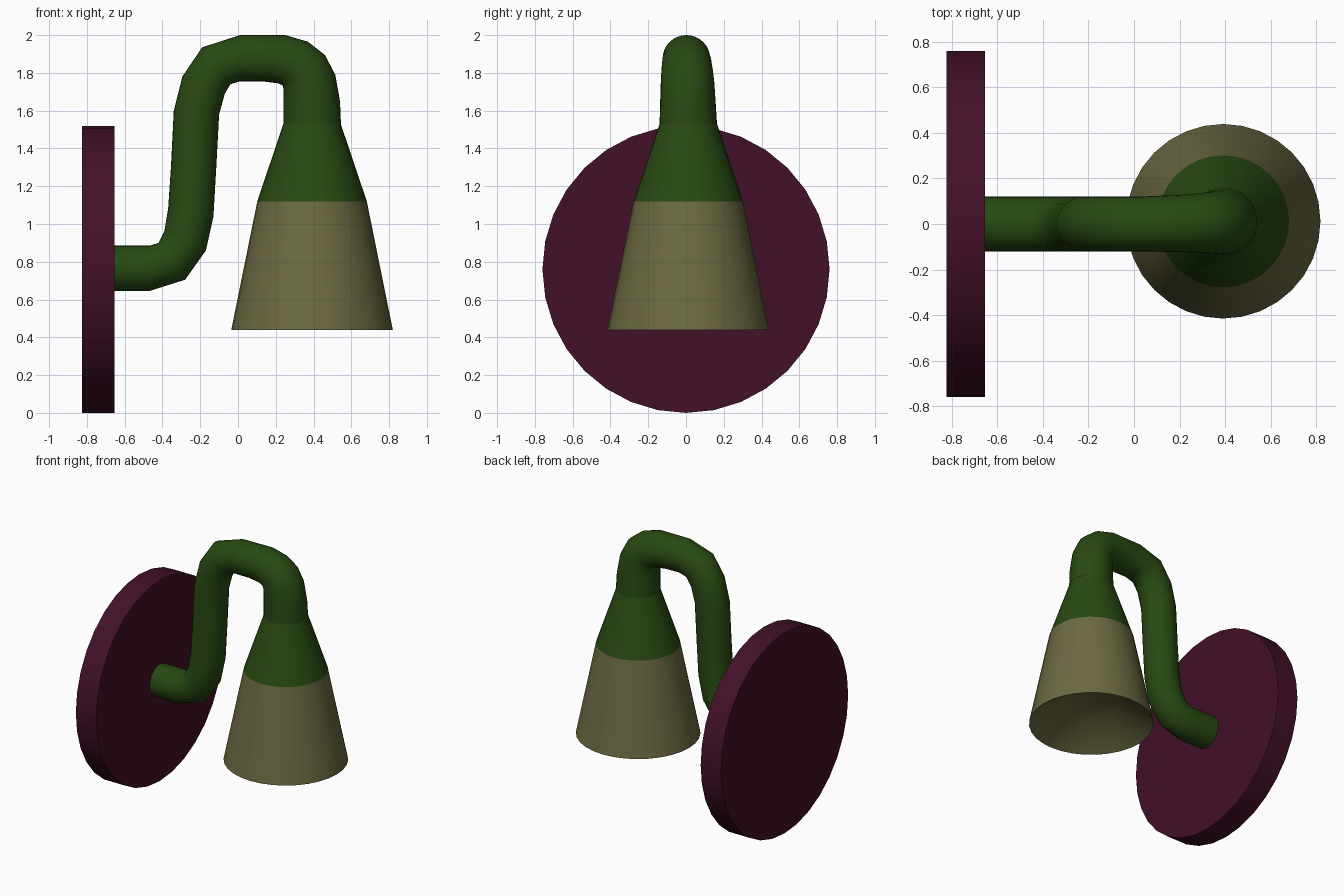
import bpy
import bmesh
from math import cos, sin, tau, radians
from mathutils import Vector

cube = bpy.data.objects.get("Cube")
if cube:
    bpy.data.objects.remove(cube, do_unlink=True)


def material(name, rgb):
    mat = bpy.data.materials.new(name)
    mat.use_nodes = True
    mat.diffuse_color = (*rgb, 1)
    mat.node_tree.nodes["Principled BSDF"].inputs["Base Color"].default_value = (*rgb, 1)
    return mat


green = material("dark green", (0.021, 0.068, 0.006))
olive = material("olive", (0.148, 0.142, 0.054))
plum = material("dark plum", (0.055, 0.0052, 0.021))


def loft(name, rings, mat, cap_start=False, cap_end=False, angle=35):
    """Skin a list of equal-length point rings."""
    bm = bmesh.new()
    loops = [[bm.verts.new(p) for p in ring] for ring in rings]
    n = len(loops[0])
    for a, b in zip(loops, loops[1:]):
        for i in range(n):
            j = (i + 1) % n
            bm.faces.new((a[i], a[j], b[j], b[i]))
    if cap_start:
        bm.faces.new(loops[0][::-1])
    if cap_end:
        bm.faces.new(loops[-1])
    bmesh.ops.recalc_face_normals(bm, faces=bm.faces)
    mesh = bpy.data.meshes.new(name)
    bm.to_mesh(mesh)
    bm.free()
    mesh.materials.append(mat)
    obj = bpy.data.objects.new(name, mesh)
    bpy.context.collection.objects.link(obj)
    bpy.ops.object.select_all(action='DESELECT')
    obj.select_set(True)
    bpy.context.view_layer.objects.active = obj
    bpy.ops.object.shade_smooth_by_angle(angle=radians(angle))
    return obj


def ring(centre, u, v, n=32):
    return [centre + u * cos(tau * i / n) + v * sin(tau * i / n) for i in range(n)]


X, Y, Z = Vector((1, 0, 0)), Vector((0, 1, 0)), Vector((0, 0, 1))

# Round wall plate
loft("wall_plate", [ring(Vector((x, 0, 0.76)), Y * 0.76, Z * 0.76) for x in (-0.825, -0.655)],
     plum, True, True)

# Bent arm: inner and outer edge of each section (x, z, x, z)
sections = [
    (-0.66, 0.645, -0.66, 0.885), (-0.47, 0.645, -0.47, 0.885),
    (-0.28, 0.705, -0.42, 0.90), (-0.17, 0.86, -0.39, 0.96),
    (-0.13, 1.04, -0.37, 1.08), (-0.115, 1.3, -0.355, 1.3),
    (-0.10, 1.58, -0.34, 1.6), (-0.07, 1.69, -0.295, 1.78),
    (-0.04, 1.74, -0.19, 1.935), (0.01, 1.755, 0.01, 2.0),
    (0.13, 1.755, 0.25, 2.0), (0.21, 1.745, 0.37, 1.965),
    (0.235, 1.735, 0.46, 1.895), (0.24, 1.72, 0.515, 1.79),
    (0.24, 1.65, 0.54, 1.65), (0.24, 1.53, 0.545, 1.53),
]
arm_rings = []
for k, (ax, az, bx, bz) in enumerate(sections):
    a, b = Vector((ax, 0, az)), Vector((bx, 0, bz))
    t = max(0, (k - 9) / 6)
    arm_rings.append(ring((a + b) / 2 + Y * 0.012 * t, (b - a) / 2, Y * (0.12 + 0.032 * t)))
loft("arm", arm_rings, green, True, False, 70)


# Lamp head, turned around its own vertical axis
def turned(profile):
    return [ring(Vector((0.392, 0.012, z)), X * r, Y * r) for r, z in profile]


loft("lamp_neck", turned([(0.152, 1.53), (0.29, 1.12)]), green)
loft("lamp_shade", turned([(0.29, 1.12), (0.4275, 0.44), (0.177, 0.60)]), olive, False, True)
